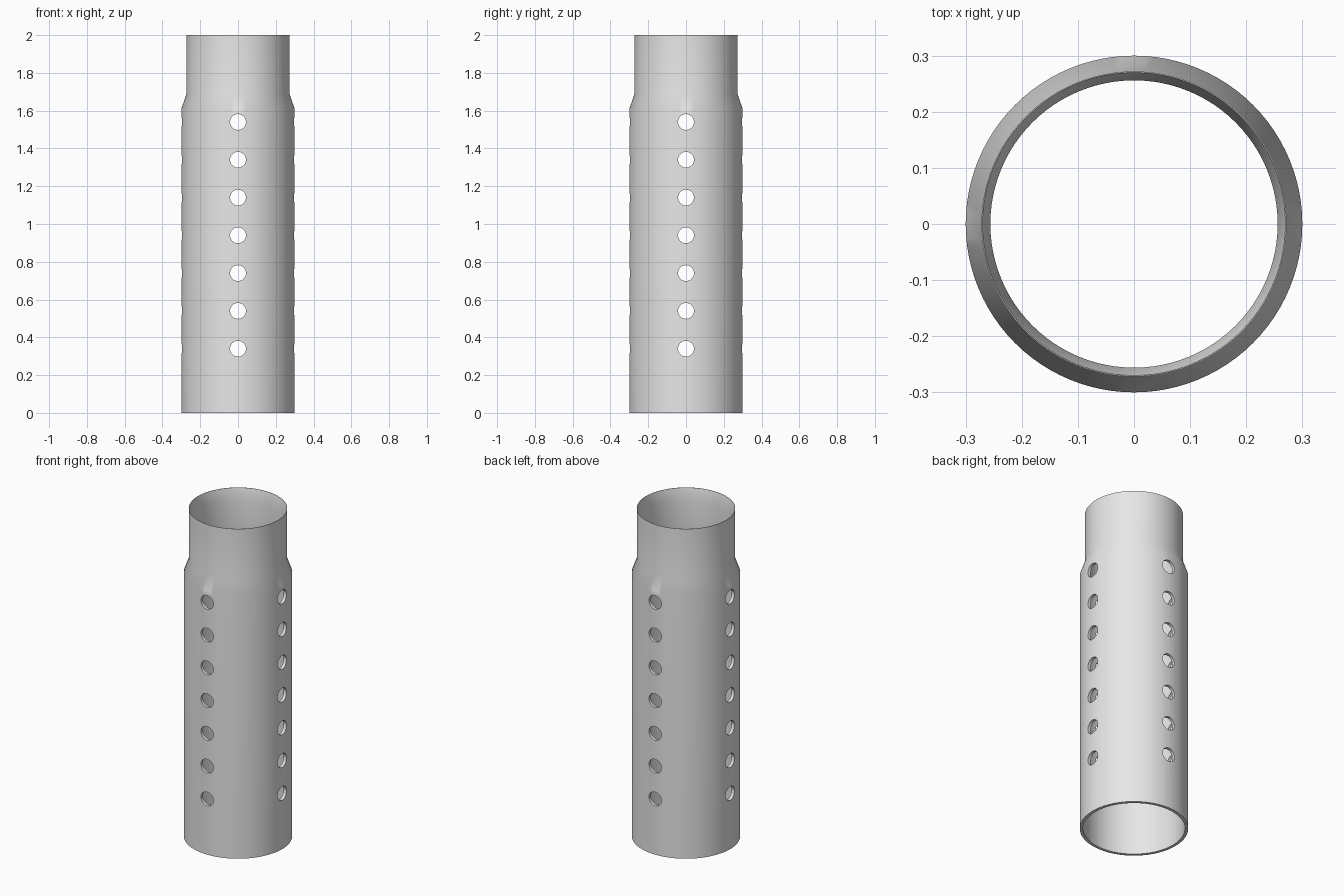
import bpy
import bmesh
from math import pi, cos, sin, radians
from mathutils import Matrix

SEGMENTS = 96
HOLE_RADIUS = 0.042

cube = bpy.data.objects.get("Cube")
if cube:
    bpy.data.objects.remove(cube, do_unlink=True)

grey = bpy.data.materials.new("plain_grey")
grey.use_nodes = True
colour = (0.8, 0.8, 0.8, 1)
grey.diffuse_color = colour
grey.node_tree.nodes["Principled BSDF"].inputs["Base Color"].default_value = colour


def make_object(name, bm):
    bmesh.ops.recalc_face_normals(bm, faces=bm.faces)
    mesh = bpy.data.meshes.new(name)
    bm.to_mesh(mesh)
    bm.free()
    mesh.materials.append(grey)
    obj = bpy.data.objects.new(name, mesh)
    bpy.context.collection.objects.link(obj)
    return obj


# Tube wall: closed (radius, height) profile, outside up and inside down
profile = [(0.3, 0), (0.3, 1.61), (0.272, 1.69), (0.272, 2),
           (0.27, 2), (0.256, 1.93), (0.256, 1.69), (0.282, 1.61), (0.282, 0)]
bm = bmesh.new()
rings = []
for r, z in profile:
    angles = [2 * pi * i / SEGMENTS for i in range(SEGMENTS)]
    rings.append([bm.verts.new((r * cos(a), r * sin(a), z)) for a in angles])
for k, ring in enumerate(rings):
    following = rings[(k + 1) % len(rings)]
    for i in range(SEGMENTS):
        j = (i + 1) % SEGMENTS
        bm.faces.new((ring[i], ring[j], following[j], following[i]))
tube = make_object("perforated_tube", bm)

# Drill rods: seven levels, one rod per side of the tube
bm = bmesh.new()
for level in range(7):
    for side in range(4):
        place = (Matrix.Translation((0, 0, 0.34 + 0.2 * level))
                 @ Matrix.Rotation(side * pi / 2, 4, 'Z')
                 @ Matrix.Translation((0.3, 0, 0))
                 @ Matrix.Rotation(pi / 2, 4, 'Y'))
        bmesh.ops.create_cone(bm, cap_ends=True, segments=32, radius1=HOLE_RADIUS,
                              radius2=HOLE_RADIUS, depth=0.2, matrix=place)
drills = make_object("hole_cutter", bm)
drills.hide_render = True

# Cut the holes, then discard the cutter
bpy.ops.object.select_all(action='DESELECT')
bpy.context.view_layer.objects.active = tube
tube.select_set(True)
cut = tube.modifiers.new("holes", 'BOOLEAN')
cut.operation = 'DIFFERENCE'
cut.solver = 'EXACT'
cut.object = drills
bpy.ops.object.modifier_apply(modifier=cut.name)
bpy.data.objects.remove(drills, do_unlink=True)

# Smooth walls with crisp rims and hole edges
bpy.ops.object.shade_smooth_by_angle(angle=radians(30))
weighted = tube.modifiers.new("even_shading", 'WEIGHTED_NORMAL')
weighted.keep_sharp = True
